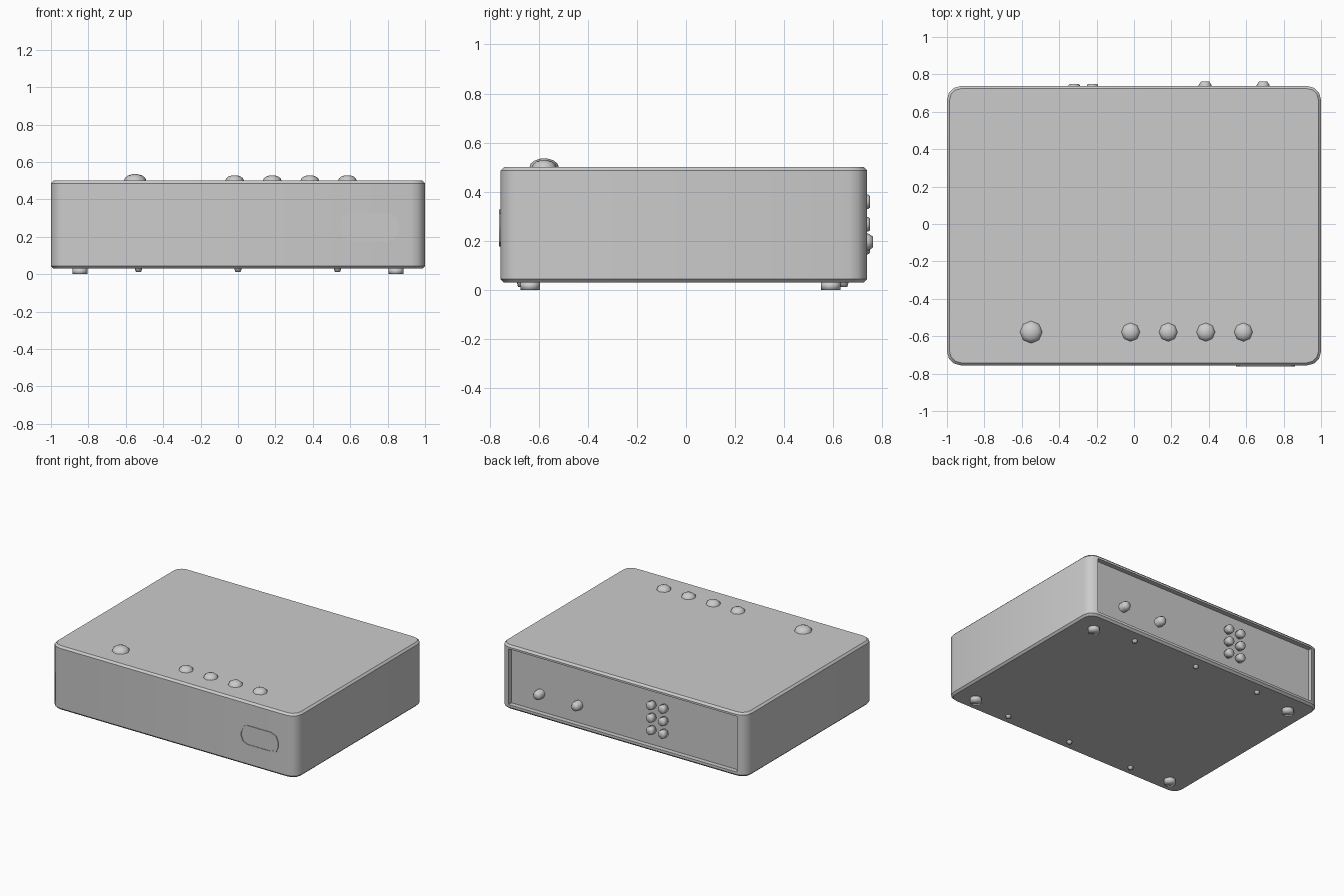
import bpy, bmesh, math
from mathutils import Matrix, Vector

cube = bpy.data.objects.get("Cube")
if cube:
    bpy.data.objects.remove(cube, do_unlink=True)

grey = bpy.data.materials.new("plain_grey")
grey.use_nodes = True
colour = (0.6, 0.6, 0.6, 1)
grey.diffuse_color = colour
grey.node_tree.nodes["Principled BSDF"].inputs["Base Color"].default_value = colour

FACE_FRONT = Matrix.Rotation(math.pi / 2, 4, 'X')
FACE_BACK = Matrix.Rotation(-math.pi / 2, 4, 'X')
FACE_DOWN = Matrix.Rotation(math.pi, 4, 'X')
FACE_UP = Matrix.Identity(4)


def rounded(w, h, r, seg):
    """Outline of a rounded rectangle with half sizes w and h."""
    pts = []
    for k, (sx, sy) in enumerate([(1, 1), (-1, 1), (-1, -1), (1, -1)]):
        for i in range(seg + 1):
            a = (k + i / seg) * math.pi / 2
            pts.append((sx * (w - r) + r * math.cos(a), sy * (h - r) + r * math.sin(a)))
    return pts


def circle(r, sides):
    return [(r * math.cos(2 * math.pi * i / sides), r * math.sin(2 * math.pi * i / sides))
            for i in range(sides)]


def loft(name, layers, location, facing=FACE_UP, angle=40):
    """Join (outline, height) layers into a capped solid."""
    bm = bmesh.new()
    rings = [[bm.verts.new((x, y, z)) for x, y in pts] for pts, z in layers]
    n = len(rings[0])
    for a, b in zip(rings, rings[1:]):
        for i in range(n):
            j = (i + 1) % n
            bm.faces.new((a[i], a[j], b[j], b[i]))
    bm.faces.new(rings[0][::-1])
    bm.faces.new(rings[-1])
    bmesh.ops.recalc_face_normals(bm, faces=bm.faces)
    bm.transform(Matrix.Translation(Vector(location)) @ facing)
    mesh = bpy.data.meshes.new(name)
    bm.to_mesh(mesh)
    bm.free()
    mesh.materials.append(grey)
    obj = bpy.data.objects.new(name, mesh)
    bpy.context.collection.objects.link(obj)
    smooth(obj, angle)
    return obj


def smooth(obj, angle):
    bpy.ops.object.select_all(action='DESELECT')
    obj.select_set(True)
    bpy.context.view_layer.objects.active = obj
    bpy.ops.object.shade_smooth_by_angle(angle=math.radians(angle))


# Casing with small bevels along the top and bottom rims
W, D, R, B = 1.0, 0.747, 0.075, 0.014
full = rounded(W, D, R, 3)
inner = rounded(W - B, D - B, R - B, 3)
casing = loft("casing", [(inner, 0.03), (full, 0.03 + B), (full, 0.5 - B), (inner, 0.5)],
              (0, -0.009, 0), angle=35)

# Recess for the connector panel at the back
cut = rounded(0.93, 0.205, 0.002, 1)
cutter = loft("recess_cutter", [(cut, 0), (cut, 0.2)], (0, 0.703, 0.267), FACE_BACK)
cutter.hide_render = True
boolean = casing.modifiers.new("recess", 'BOOLEAN')
boolean.object = cutter
boolean.operation = 'DIFFERENCE'
boolean.solver = 'EXACT'
bpy.context.view_layer.objects.active = casing
bpy.ops.object.modifier_apply(modifier=boolean.name)
bpy.data.objects.remove(cutter, do_unlink=True)
smooth(casing, 35)

# Oval window with a thin raised rim on the front
outer = rounded(0.157, 0.076, 0.06, 2)
window = rounded(0.144, 0.063, 0.05, 2)
loft("front_window", [(outer, 0), (outer, 0.005), (window, 0.005), (window, 0.001)],
     (0.703, -0.756, 0.252), FACE_FRONT)


# Domed buttons on the top
def dome(name, x, radius, height):
    steps = [0, 25, 50, 75]
    layers = [(circle(radius * math.cos(math.radians(a)), 8),
               height * math.sin(math.radians(a))) for a in steps]
    loft(name, layers, (x, -0.578, 0.499), angle=60)


dome("main_button", -0.55, 0.06, 0.037)
for i in range(4):
    dome(f"small_button_{i + 1}", -0.018 + 0.201 * i, 0.05, 0.031)

# Feet under the corners
for x in (-0.845, 0.845):
    for y in (-0.635, 0.59):
        disc = circle(0.04, 12)
        loft("foot", [(disc, 0), (disc, 0.032)], (x, y, 0.032), FACE_DOWN, 100)

# Small tapered screws in two rows underneath
for x in (-0.532, 0, 0.532):
    for y in (-0.67, 0.643):
        loft("bottom_screw", [(circle(0.02, 8), 0), (circle(0.014, 8), 0.02)],
             (x, y, 0.032), FACE_DOWN, 100)

# Two stepped sockets on the back panel
for x in (0.38, 0.69):
    loft("back_socket", [(circle(0.034, 8), 0), (circle(0.034, 8), 0.042),
                         (circle(0.022, 8), 0.06)],
         (x, 0.702, 0.195), FACE_BACK, 60)

# Block of six terminals on the back panel
for x in (-0.32, -0.222):
    for z in (0.175, 0.267, 0.359):
        loft("back_terminal", [(circle(0.03, 8), 0), (circle(0.03, 8), 0.04),
                               (circle(0.024, 8), 0.047)],
             (x, 0.702, z), FACE_BACK, 100)
